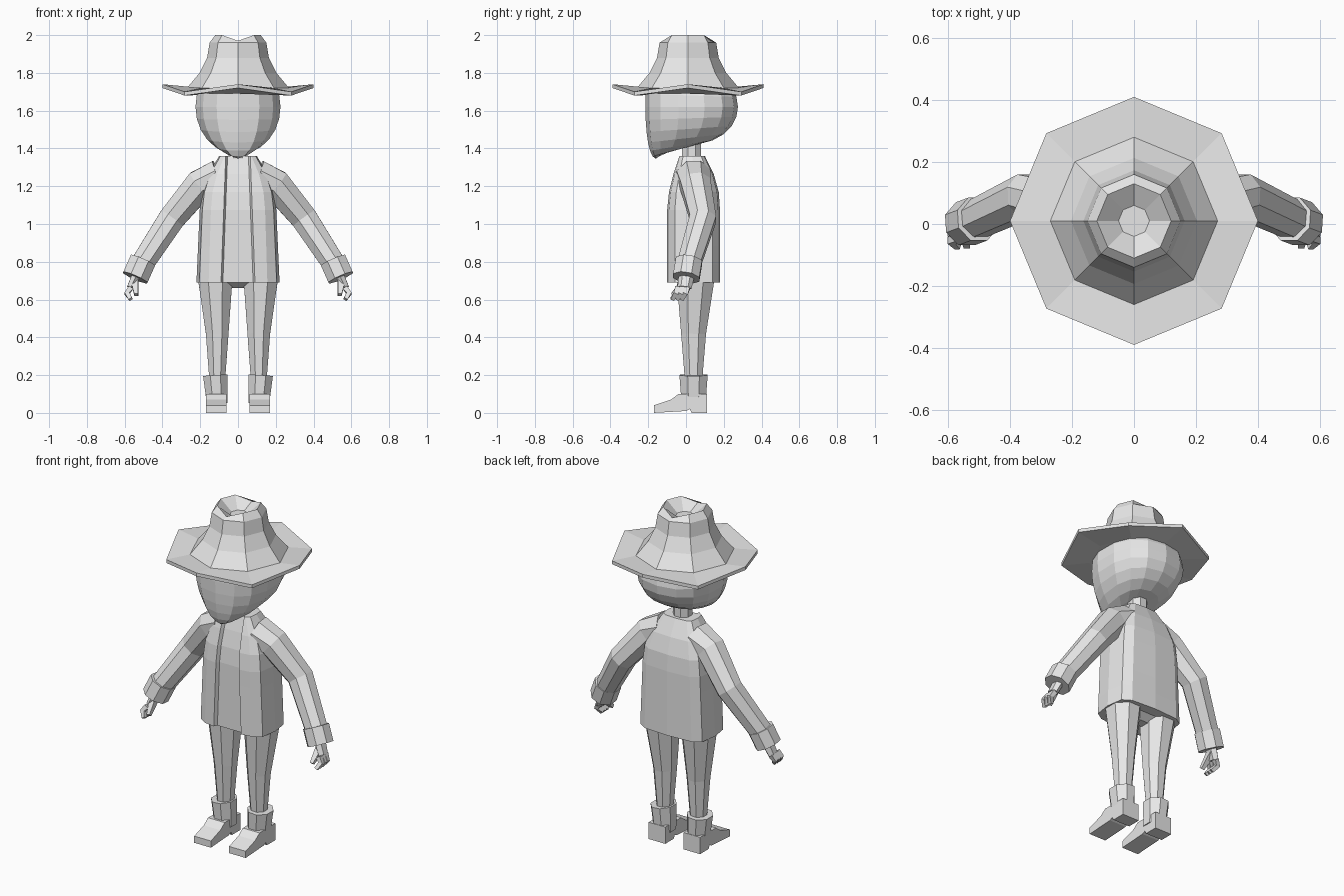
import bpy, bmesh
from math import cos, sin, pi, copysign
from mathutils import Vector

default_cube = bpy.data.objects.get("Cube")
if default_cube:
    bpy.data.objects.remove(default_cube, do_unlink=True)

colour = (0.8, 0.8, 0.8, 1)
grey = bpy.data.materials.new("plain_grey")
grey.use_nodes = True
grey.diffuse_color = colour
grey.node_tree.nodes["Principled BSDF"].inputs["Base Color"].default_value = colour


def loft(name, rings, paired=False):
    """Skin a list of equal-length point rings, cap both ends, optionally mirror."""
    bm = bmesh.new()
    loops = [[bm.verts.new(point) for point in ring] for ring in rings]
    count = len(loops[0])
    for lower, upper in zip(loops, loops[1:]):
        for i in range(count):
            j = (i + 1) % count
            bm.faces.new((lower[i], lower[j], upper[j], upper[i]))
    bm.faces.new(loops[0])
    bm.faces.new(loops[-1])
    bmesh.ops.recalc_face_normals(bm, faces=bm.faces)
    mesh = bpy.data.meshes.new(name)
    bm.to_mesh(mesh)
    bm.free()
    mesh.materials.append(grey)
    part = bpy.data.objects.new(name, mesh)
    bpy.context.collection.objects.link(part)
    if paired:
        mirror = part.modifiers.new("Mirror", "MIRROR")
        mirror.use_mirror_merge = False


def tube(name, joints, radii, depth=1, sides=8, paired=False):
    """Faceted tube through the joints; depth scales its section front to back."""
    joints = [Vector(joint) for joint in joints]
    last = len(joints) - 1
    grow = 1 / cos(pi / sides)
    rings = []
    for i, (joint, radius) in enumerate(zip(joints, radii)):
        along = (joints[min(i + 1, last)] - joints[max(i - 1, 0)]).normalized()
        back = Vector((0, 1, 0))
        back = (back - along * back.dot(along)).normalized()
        across = back.cross(along)
        angles = [(k + 0.5) * 2 * pi / sides for k in range(sides)]
        rings.append([joint + (across * cos(a) + back * sin(a) * depth) * radius * grow
                      for a in angles])
    loft(name, rings, paired)


def signed_power(value, power):
    return copysign(abs(value) ** power, value)


# Hat: brim with drooping diagonals, flared crown, pinched rim and dented top
def hat_ring(radius, height, droop=0.0, pinch=0.0):
    ring = []
    for k in range(8):
        a = k * pi / 4
        drop = droop * (1 - cos(4 * a)) / 2 + pinch * max(0, -cos(2 * a))
        ring.append((radius * cos(a), 0.01 + radius * sin(a), height - drop))
    return ring


brim = [hat_ring(0.25, 1.69), hat_ring(0.4, 1.72, droop=0.04), hat_ring(0.4, 1.74, droop=0.04)]
crown = [hat_ring(0.15 + 0.12 * (1 - t) ** 2, 1.72 + 0.24 * t) for t in (0, 1 / 3, 2 / 3, 1)]
loft("hat", brim + crown + [hat_ring(0.12, 2, pinch=0.03), hat_ring(0.05, 1.94)])


# Head: flat steep face, round back, narrowing to a chin at the front
def head_ring(level):
    swell, fall = cos(level * pi / 2), sin(level * pi / 2)
    front = Vector((0, -0.215 + 0.06 * level ** 2, 1.62 - 0.275 * fall))
    rear = Vector((0, -0.155 + 0.43 * swell ** 0.6, 1.62 - 0.21 * fall))
    ring = []
    for k in range(14):
        a = k * pi / 7
        point = front.lerp(rear, (1 - signed_power(cos(a), 0.85)) / 2)
        point.x = 0.23 * swell * signed_power(sin(a), 0.85)
        ring.append(point)
    return ring


loft("head", [head_ring(k * 0.16) for k in range(-2, 7)])
tube("neck", [(0, 0.03, 1.3), (0, 0.03, 1.43)], [0.05, 0.05])


# Jacket: boxy body rounding in at the shoulders, with a recessed front opening
def jacket_ring(t):
    narrow = max(0, t - 0.6) / 0.4
    width = 0.22 - 0.03 * t - 0.09 * narrow ** 2
    front = -0.1 + 0.065 * narrow ** 1.5
    rear = 0.18 - 0.08 * narrow ** 2
    opening = 0.09 - 0.025 * t
    half = [(opening - 0.01, front + 0.02), (opening, front)]
    for k in range(1, 6):
        a = k * pi / 6
        across, ahead = sin(a) ** 0.5, signed_power(cos(a), 0.5)
        half.append((width * across, (front + rear - (rear - front) * ahead) / 2))
    outline = half + [(0, rear)] + [(-x, y) for x, y in reversed(half)]
    return [(x, y, 0.69 + 0.67 * t) for x, y in outline]


loft("jacket", [jacket_ring(k / 7) for k in range(8)])

# Sleeves and turned-up cuffs
collar = Vector((0.1, 0.04, 1.25))
shoulder = Vector((0.2, 0.05, 1.21))
elbow = Vector((0.35, 0.09, 1.03))
wrist = Vector((0.52, 0.01, 0.77))
reach = Vector((0.4, -0.15, -0.9))
knuckles = wrist + reach * 0.12
tube("sleeves", [collar, shoulder, elbow, wrist], [0.09, 0.08, 0.07, 0.06], paired=True)
tube("cuffs", [wrist - reach * 0.04, wrist + reach * 0.06], [0.07, 0.07], paired=True)

# Hands with curled fingers and a thumb
tube("palms", [wrist, knuckles], [0.025, 0.02], depth=1.6, sides=6, paired=True)
for i, finger in enumerate(("index", "middle", "little")):
    base = knuckles + Vector((0, 0.025 * (i - 1) - 0.01, 0))
    bend = base + Vector((0.02, -0.01, -0.03))
    tip = base + Vector((0, -0.03, -0.06))
    tube(finger + "_fingers", [base, bend, tip], [0.014, 0.013, 0.01], sides=4, paired=True)
thumb_base = wrist.lerp(knuckles, 0.6)
thumb_tip = thumb_base + Vector((-0.01, -0.07, -0.08))
tube("thumbs", [thumb_base, thumb_tip], [0.02, 0.01], sides=4, paired=True)

# Trousers
tube("pelvis", [(0, 0.05, 0.8), (0, 0.05, 0.7), (0, 0.05, 0.66)], [0.19, 0.18, 0.06], depth=0.45)
hip, knee, ankle = (0.12, 0.05, 0.7), (0.11, 0.04, 0.42), (0.11, 0.04, 0.15)
tube("trouser_legs", [hip, knee, ankle], [0.09, 0.06, 0.04], depth=1.1, paired=True)

# Boots: a wide shaft over a foot with a stepped heel
tube("boot_shafts", [(0.12, 0.04, 0.2), (0.11, 0.04, 0.05)], [0.065, 0.055], depth=1.15, paired=True)
foot_side = [(0.11, 0.1), (-0.04, 0.1), (-0.08, 0.07), (-0.17, 0.04), (-0.17, 0),
             (0, 0.01), (0.02, 0.02), (0.03, 0), (0.11, 0)]
loft("boot_feet", [[(x, y, z) for y, z in foot_side] for x in (0.06, 0.17)], paired=True)
